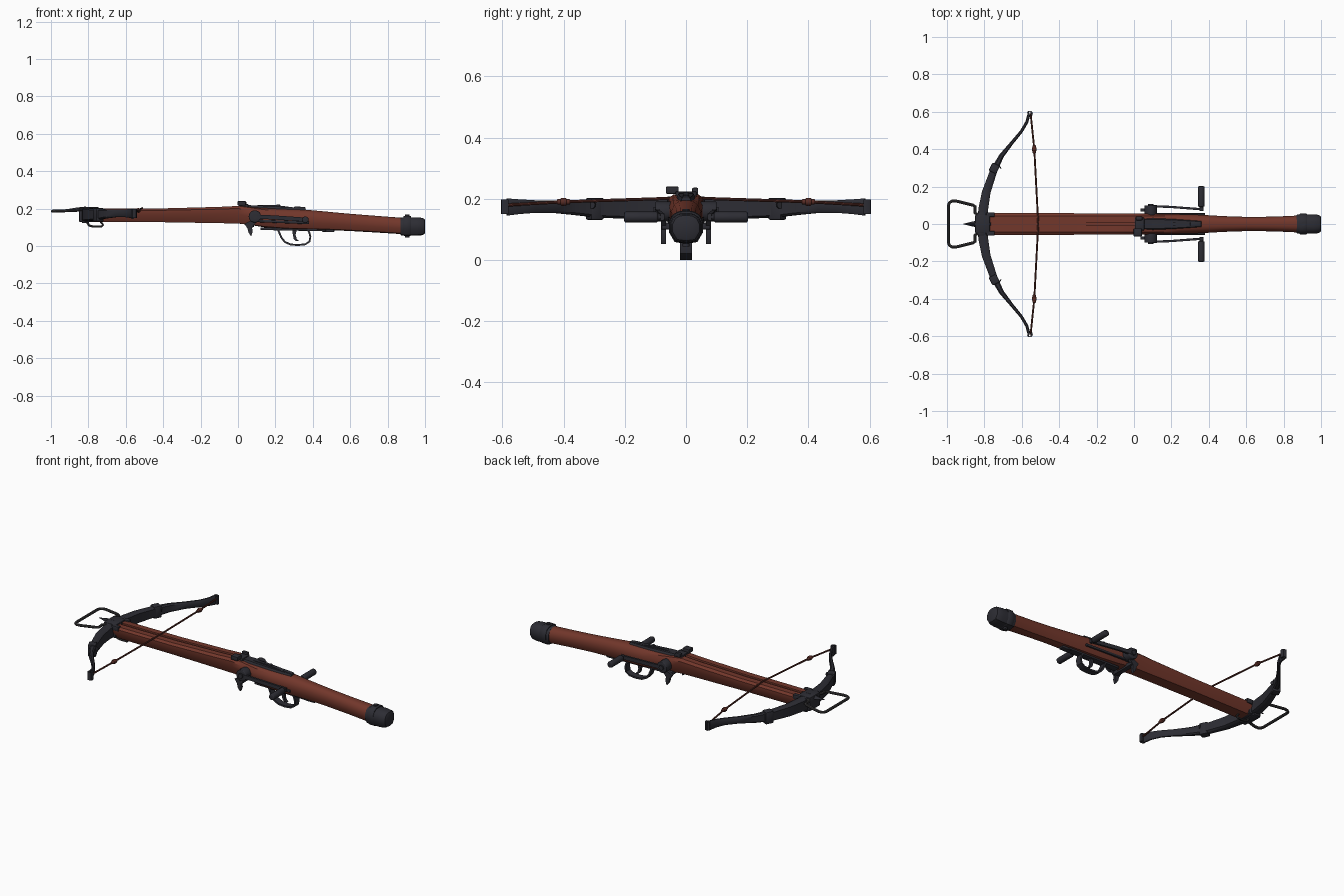
import bpy, bmesh, math
from mathutils import Vector, Matrix

if "Cube" in bpy.data.objects:
    bpy.data.objects.remove(bpy.data.objects["Cube"])


def mat(name, c):
    m = bpy.data.materials.new(name)
    m.diffuse_color = (*c, 1)
    m.use_nodes = True
    m.node_tree.nodes["Principled BSDF"].inputs["Base Color"].default_value = m.diffuse_color
    return m


WOOD = mat("red brown wood", (0.17, 0.038, 0.024))
STEEL = mat("dark steel", (0.026, 0.026, 0.034))
IRON = mat("grey iron", (0.045, 0.043, 0.045))
CORD = mat("brown cord", (0.10, 0.026, 0.019))


def finish(name, bm, m, bevel=0.0):
    bmesh.ops.recalc_face_normals(bm, faces=bm.faces)
    if bevel:
        bmesh.ops.bevel(bm, geom=bm.edges[:], offset=bevel, segments=2, profile=0.5, affect='EDGES')
    me = bpy.data.meshes.new(name)
    bm.to_mesh(me)
    bm.free()
    ob = bpy.data.objects.new(name, me)
    me.materials.append(m)
    bpy.context.collection.objects.link(ob)
    return ob


def loft(name, rings, m):
    bm = bmesh.new()
    vs = [[bm.verts.new(p) for p in r] for r in rings]
    n = len(rings[0])
    for a, b in zip(vs, vs[1:]):
        for i in range(n):
            bm.faces.new((a[i], a[(i + 1) % n], b[(i + 1) % n], b[i]))
    bm.faces.new(vs[0])
    bm.faces.new(vs[-1])
    return finish(name, bm, m)


def box(name, lo, hi, m, bevel=0.004, tilt=0.0):
    bm = bmesh.new()
    size = [b - a for a, b in zip(lo, hi)]
    mid = Vector([(a + b) / 2 for a, b in zip(lo, hi)])
    bmesh.ops.create_cube(bm, size=1, matrix=Matrix.Translation(mid) @ Matrix.Rotation(tilt, 4, 'Y') @ Matrix.Diagonal((*size, 1)))
    return finish(name, bm, m, bevel)


def rod(name, a, b, r, m, r2=None, n=16, bevel=0.0):
    a, b = Vector(a), Vector(b)
    bm = bmesh.new()
    rot = (b - a).to_track_quat('Z', 'Y').to_matrix().to_4x4()
    bmesh.ops.create_cone(bm, cap_ends=True, segments=n, radius1=r, radius2=r if r2 is None else r2,
                          depth=(b - a).length, matrix=Matrix.Translation((a + b) / 2) @ rot)
    if bevel:
        rim = [e for e in bm.edges if any(len(f.verts) > 4 for f in e.link_faces)]
        bmesh.ops.bevel(bm, geom=rim, offset=bevel, segments=3, profile=0.5, affect='EDGES')
    return finish(name, bm, m)


def extrude(name, pts, y0, y1, m):
    # side outline (x, z) given thickness along y
    return loft(name, [[(x, y, z) for x, z in pts] for y in (y0, y1)], m)


def wire(name, pts, r, m, cyclic=False, smooth=True):
    cu = bpy.data.curves.new(name, 'CURVE')
    cu.dimensions = '3D'
    cu.bevel_depth, cu.bevel_resolution, cu.use_fill_caps = r, 2, True
    sp = cu.splines.new('BEZIER' if smooth else 'POLY')
    if smooth:
        sp.bezier_points.add(len(pts) - 1)
        for bp, p in zip(sp.bezier_points, pts):
            bp.co = p
            bp.handle_left_type = bp.handle_right_type = 'AUTO'
        sp.resolution_u = 6
    else:
        sp.points.add(len(pts) - 1)
        for q, p in zip(sp.points, pts):
            q.co = (*p, 1)
    sp.use_cyclic_u = cyclic
    cu.materials.append(m)
    tmp = bpy.data.objects.new(name, cu)
    bpy.context.collection.objects.link(tmp)
    me = bpy.data.meshes.new_from_object(tmp.evaluated_get(bpy.context.evaluated_depsgraph_get()))
    bpy.data.objects.remove(tmp)
    ob = bpy.data.objects.new(name, me)
    if not me.materials:
        me.materials.append(m)
    bpy.context.collection.objects.link(ob)
    return ob


# stock: grooved faceted fore-end blending into a rounded butt
FORE = [(0, .8), (.13, .8), (.15, 1), (.75, 1), (1, .72), (1, .1), (.6, -1), (0, -1)]
BUTT = [(0, 1), (.22, 1), (.5, .94), (.8, .74), (1, .3), (1, -.3), (.66, -.9), (0, -1)]


def section(x, w, top, bot, t):
    half = [((1 - t) * a[0] + t * b[0], (1 - t) * a[1] + t * b[1]) for a, b in zip(FORE, BUTT)]
    full = half + [(-u, v) for u, v in half[-2:0:-1]]
    c, h = (top + bot) / 2, (top - bot) / 2
    return [(x, u * w, c + v * h) for u, v in full]


STOCK = [(-.83, .052, .2, .13, 0), (-.76, .058, .2, .128, 0), (-.4, .058, .201, .127, 0), (-.1, .056, .209, .122, 0),
         (0, .056, .214, .12, 0), (.06, .055, .212, .113, .5), (.14, .054, .205, .1, .8), (.25, .052, .199, .09, 1),
         (.36, .049, .194, .087, 1), (.48, .042, .183, .085, 1), (.6, .038, .172, .08, 1), (.74, .039, .161, .072, 1),
         (.9, .046, .149, .062, 1)]
loft("stock", [section(*s) for s in STOCK], WOOD)

# butt cap and its band
loft("butt_cap", [section(x, .052 * k, .104 + .049 * k, .104 - .049 * k, 1) for x, k in
                  ((.87, .95), (.88, 1), (.96, 1), (.985, .94), (.996, .84), (1, .7))], STEEL)
loft("butt_band", [section(x, .056 * k, .107 + .054 * k, .107 - .054 * k, 1) for x, k in
                   ((.885, .95), (.89, 1), (.92, 1), (.925, .95))], STEEL)
for z in (.05, .163):
    rod("band_stud", (.905, 0, z - .006), (.905, 0, z + .004), .012, STEEL)

# bow: (x, y, half thickness, z bottom, z top)
ARM = [(-.812, 0, .026, .132, .205), (-.806, .08, .026, .132, .204), (-.79, .17, .023, .134, .202),
       (-.75, .285, .019, .138, .198), (-.708, .365, .013, .147, .196), (-.652, .435, .009, .154, .194),
       (-.602, .495, .008, .154, .195), (-.573, .545, .008, .15, .198), (-.562, .585, .008, .145, .201)]
pts = [(x, -y, t, a, b) for x, y, t, a, b in ARM[:0:-1]] + ARM
rings = []
for i, (x, y, t, a, b) in enumerate(pts):
    p, q = pts[max(i - 1, 0)], pts[min(i + 1, len(pts) - 1)]
    d = Vector((q[0] - p[0], q[1] - p[1])).normalized()
    nx, ny = d.y * t, -d.x * t
    e = .007
    rings.append([(x + s * nx, y + s * ny, z) for s, z in
                  ((-1, a + e), (-.5, a), (.5, a), (1, a + e), (1, b - e), (.5, b), (-.5, b), (-1, b - e))])
loft("bow", rings, STEEL)

for s in (-1, 1):
    # rolled string hooks at the bow tips
    hook = [(-.562, .583), (-.567, .596), (-.56, .604), (-.55, .602), (-.546, .592), (-.548, .58)]
    loft("bow_tip_hook", [[(x + dx, s * y, z) for dx, z in ((-.005, .15), (.005, .15), (.005, .198), (-.005, .198))]
                          for x, y in hook], STEEL)
    # bow clamps
    c = box("bow_clamp", (-.022, -.024, -.036), (.022, .024, .036), STEEL, .006)
    c.location, c.rotation_euler = (-.747, s * .298, .167), (0, 0, -s * .45)
    rod("clamp_rivet", (-.72, s * .305, .18), (-.715, s * .308, .18), .012, STEEL)
    # string half with a serving knot
    wire("string_half", [(-.553, s * .592, .179), (-.533, s * .4, .19), (-.512, 0, .203)], .005, CORD, smooth=False)
    for k, r in ((-.012, .009), (0, .013), (.012, .009)):
        rod("string_knot", (-.533, s * (.39 + k), .19), (-.533, s * (.41 + k), .19), r, CORD, n=12, bevel=.004)

# fore-end bracket, spike and rivets
box("front_bracket", (-.85, -.05, .128), (-.77, .05, .209), STEEL, .007)
box("bracket_strap", (-.835, -.062, .122), (-.795, .062, .206), STEEL, .006)
loft("front_spike", [[(x, y * w, .196 + z * h) for y, z in ((-1, -.6), (0, -1), (1, -.6), (.25, 1), (-.25, 1))]
                     for x, w, h in ((-.912, .001, .001), (-.865, .013, .009), (-.82, .022, .014), (-.765, .012, .012))], STEEL)
for s in (-1, 1):
    box("bracket_ear", (-.79, s * .05 - .012, .18), (-.745, s * .05 + .012, .208), STEEL, .004)
    rod("bracket_bolt", (-.81, s * .055, .168), (-.81, s * .07, .168), .014, STEEL)

# foot stirrup
side = [(-.83, .045, .196), (-.85, .06, .194), (-.85, .094, .192), (-.862, .101, .191),
        (-.955, .124, .187), (-.975, .122, .186), (-.988, .113, .186), (-.992, .098, .186)]
wire("stirrup", side + [(x, -y, z) for x, y, z in side[::-1]], .008, IRON, smooth=False)
# wire loop under the fore-end
wire("under_loop", [(-.81, 0, .13), (-.795, 0, .109), (-.775, 0, .104), (-.73, 0, .104), (-.722, 0, .113), (-.735, 0, .13)],
     .006, IRON, smooth=False)

# lock: top plate, nut and sight
loft("lock_plate", [[(x, -w, z - .012), (x, w, z - .012), (x, w * .8, z), (x, -w * .8, z)] for x, w, z in
                    ((.02, .026, .219), (.1, .031, .217), (.22, .026, .21), (.36, .016, .204))], STEEL)
extrude("bolt_clip", [(.06, .214), (.12, .219), (.2, .219), (.3, .206), (.3, .2), (.06, .2)], -.009, .009, STEEL)
box("nut_base", (.005, -.034, .2), (.055, .034, .224), STEEL, .004)
box("left_sight", (-.002, -.066, .216), (.042, -.024, .24), STEEL, .004)
box("right_prong", (.01, .02, .212), (.045, .04, .236), STEEL, .004)
rod("rear_stud", (.215, 0, .2), (.215, 0, .221), .01, STEEL)
box("rear_latch", (.3, -.012, .192), (.36, .012, .21), STEEL, .004, .08)

# cocking levers, pivots, handles and claws on both sides
for s in (-1, 1):
    rod("lever_pivot", (.09, s * .045, .158), (.09, s * .1, .158), .033, STEEL, n=20, bevel=.004)
    rod("pivot_cap", (.09, s * .098, .158), (.09, s * .108, .158), .014, STEEL)
    lever = [(.08, .096, .158), (.2, .091, .152), (.372, .078, .14)]
    loft("lever_bar", [[(x, s * (y + dy), z + dz) for dy, dz in ((-.006, -.011), (.006, -.011), (.006, .011), (-.006, .011))]
                       for x, y, z in lever], STEEL)
    rod("lever_link", (.36, s * .07, .14), (.36, s * .1, .14), .011, STEEL)
    rod("lever_handle", (.36, s * .092, .14), (.36, s * .202, .14), .018, STEEL, bevel=.006)
    extrude("claw", [(.035, .118), (.075, .14), (.1, .13), (.075, .1), (.078, .075), (.07, .052), (.056, .072), (.05, .095)],
            s * .066, s * .082, STEEL)
    box("side_plate", (.1, s * .052 - .006, .122), (.38, s * .052 + .006, .136), STEEL, .003, .04)

# underside plate, trigger guard and trigger
box("cross_claw_bar", (.055, -.08, .1), (.085, .08, .122), STEEL, .004)
box("under_plate", (.12, -.02, .082), (.47, .02, .096), STEEL, .003, .02)
box("under_lug", (.45, -.016, .074), (.515, .016, .092), STEEL, .005)
guard = [(.215, .086), (.222, .068), (.232, .045), (.25, .022), (.28, .008), (.32, .005), (.36, .009), (.382, .024),
         (.387, .05), (.38, .075), (.37, .088)]
gr = []
for i, (x, z) in enumerate(guard):
    p, q = guard[max(i - 1, 0)], guard[min(i + 1, len(guard) - 1)]
    d = Vector((q[0] - p[0], q[1] - p[1])).normalized() * .005
    gr.append([(x + k * d.y, w, z - k * d.x) for k, w in ((1, -.019), (1, .019), (-1, .019), (-1, -.019))])
loft("trigger_guard", gr, STEEL)
extrude("trigger", [(.29, .09), (.315, .09), (.308, .06), (.314, .038), (.326, .027), (.31, .026), (.298, .038), (.293, .06)],
        -.008, .008, STEEL)

# smooth shading with sharp edges kept
for o in bpy.context.scene.objects:
    o.select_set(o.type == 'MESH')
    bpy.context.view_layer.objects.active = o
bpy.ops.object.shade_smooth_by_angle(angle=math.radians(32))
